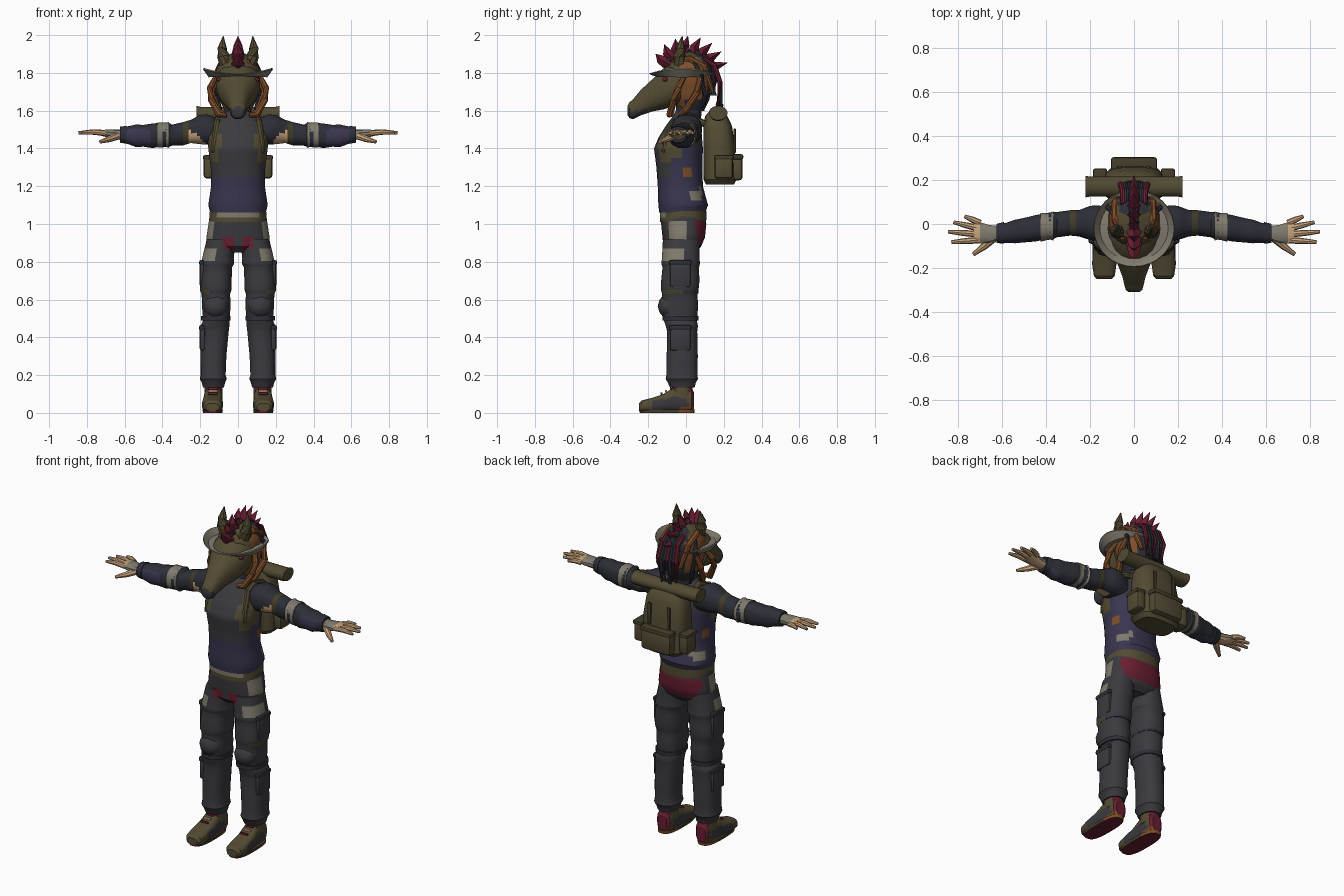
import bpy, bmesh, math
from mathutils import Vector, Matrix

cube = bpy.data.objects.get("Cube")
if cube:
    bpy.data.objects.remove(cube)

def material(name, *rgb):
    mat = bpy.data.materials.new(name)
    mat.use_nodes = True
    mat.diffuse_color = (*rgb, 1)
    mat.node_tree.nodes["Principled BSDF"].inputs["Base Color"].default_value = (*rgb, 1)
    return mat

charcoal = material("charcoal", .043, .043, .05)
slate = material("dark slate", .026, .028, .038)
purple = material("dull purple", .042, .036, .078)
olive = material("olive", .085, .07, .033)
dark_olive = material("dark olive", .055, .045, .022)
crimson = material("crimson", .14, .013, .03)
orange = material("burnt orange", .21, .075, .023)
grey = material("warm grey", .22, .2, .155)
skin = material("tan skin", .58, .37, .2)
parts = []

def finish(name, bm, mat):
    bmesh.ops.recalc_face_normals(bm, faces=bm.faces)
    mesh = bpy.data.meshes.new(name)
    bm.to_mesh(mesh)
    bm.free()
    mesh.materials.append(mat)
    obj = bpy.data.objects.new(name, mesh)
    bpy.context.collection.objects.link(obj)
    parts.append(obj)
    return obj

def join_rings(name, rings, mat, side=1, closed=False):
    """Skin rings of points, with end caps unless the loop is closed."""
    bm = bmesh.new()
    loops = [[bm.verts.new((p[0] * side, p[1], p[2])) for p in ring] for ring in rings]
    for low, high in zip(loops, loops[1:] + (loops[:1] if closed else [])):
        for i in range(len(low)):
            bm.faces.new((low[i - 1], low[i], high[i], high[i - 1]))
    if not closed:
        bm.faces.new(loops[0])
        bm.faces.new(loops[-1])
    return finish(name, bm, mat)

def loft(name, axis, rings, mat, side=1, sides=16, power=.85, steps=1):
    """Rings are (position on axis, centre a, centre b, radius a, radius b)."""
    dense = [rings[0]]
    for start, end in zip(rings, rings[1:]):
        dense += [[u + (v - u) * k / steps for u, v in zip(start, end)] for k in range(1, steps + 1)]
    result = []
    for t, a, b, ra, rb in dense:
        ring = []
        for i in range(sides):
            c, s = (f(math.tau * (i + .5) / sides) for f in (math.cos, math.sin))
            u = a + ra * math.copysign(abs(c) ** power, c)
            v = b + rb * math.copysign(abs(s) ** power, s)
            ring.append({"x": (t, u, v), "y": (u, t, v), "z": (u, v, t)}[axis])
        result.append(ring)
    return join_rings(name, result, mat, side)

def tube(name, points, radii, mat, side=1, sides=8):
    points = [Vector(p) for p in points]
    rings = []
    for i, (p, r) in enumerate(zip(points, radii)):
        way = points[min(i + 1, len(points) - 1)] - points[max(i - 1, 0)]
        turn = way.to_track_quat("Z", "Y")
        angles = [math.tau * k / sides for k in range(sides)]
        rings.append([p + turn @ Vector((r * math.cos(a), r * math.sin(a), 0)) for a in angles])
    return join_rings(name, rings, mat, side)

def box(name, center, size, mat, side=1, bevel=.012):
    bm = bmesh.new()
    place = Matrix.Translation((center[0] * side, *center[1:])) @ Matrix.Diagonal((*size, 1))
    bmesh.ops.create_cube(bm, size=1, matrix=place)
    bmesh.ops.bevel(bm, geom=bm.edges[:], offset=min(bevel, min(size) * .4), segments=2,
                    affect="EDGES", profile=.5)
    return finish(name, bm, mat)

def ball(name, center, size, mat, side=1):
    bm = bmesh.new()
    place = Matrix.Translation((center[0] * side, *center[1:])) @ Matrix.Diagonal((*size, 1))
    bmesh.ops.create_icosphere(bm, subdivisions=2, radius=1, matrix=place)
    return finish(name, bm, mat)

def paint(obj, mat, rule):
    """Colour the faces whose centre (with mirrored x) meets the rule."""
    obj.data.materials.append(mat)
    for face in obj.data.polygons:
        if rule(abs(face.center.x), face.center.y, face.center.z):
            face.material_index = len(obj.data.materials) - 1

# Jacket, belt and hips
jacket = loft("jacket", "z", [
    (1.06, 0, -.02, .148, .122), (1.1, 0, -.015, .158, .132), (1.2, 0, -.03, .143, .12),
    (1.3, 0, -.035, .145, .122), (1.4, 0, -.04, .158, .13), (1.46, 0, -.03, .16, .115),
    (1.53, 0, -.01, .14, .09), (1.57, 0, 0, .1, .07), (1.6, 0, 0, .06, .055)],
    charcoal, sides=32, steps=4)
paint(jacket, purple, lambda x, y, z: z < (1.24 if y < -.08 else 1.42))
paint(jacket, olive, lambda x, y, z: x > .095 and y < -.02 and 1.36 + y * .3 < z < 1.56)
paint(jacket, grey, lambda x, y, z: x > .07 and y > .03 and abs(z - 1.21 + x * .5) < .022)
paint(jacket, orange, lambda x, y, z: x > .13 and -.01 < y < .03 and 1.24 < z < 1.29)
belt = loft("belt", "z", [(1.01, 0, -.015, .152, .122), (1.035, 0, -.015, .152, .124),
            (1.07, 0, -.015, .15, .124)], olive, sides=28)
paint(belt, grey, lambda x, y, z: x < .11 and y < 0 and z > 1.035)
hips = loft("hips", "z", [
    (1.05, 0, -.015, .15, .118), (1, 0, -.012, .157, .12), (.93, 0, -.012, .168, .113),
    (.88, 0, -.02, .16, .1), (.85, 0, -.02, .09, .07)], charcoal, sides=32, steps=3)
paint(hips, crimson, lambda x, y, z: (y > .03 and .9 < z < 1.01 and x < .14)
      or (.02 < x < .085 and y < -.03 and .86 < z < .94 - x * .2))
paint(hips, grey, lambda x, y, z: x > .13 and -.09 < y < .01 and .88 < z < 1.01)

for label, s in (("left", 1), ("right", -1)):
    # Trousers with folds, pads and pockets
    leg = loft(label + "_trouser_leg", "z", [
        (.92, .088, -.025, .078, .098), (.82, .106, -.028, .084, .1), (.79, .108, -.028, .088, .103),
        (.77, .112, -.028, .081, .097), (.7, .117, -.03, .084, .102), (.65, .118, -.033, .084, .1),
        (.63, .117, -.033, .076, .094), (.56, .115, -.035, .076, .1), (.49, .115, -.03, .07, .088),
        (.46, .122, -.022, .077, .086), (.43, .122, -.02, .073, .08), (.3, .13, -.02, .069, .083),
        (.2, .132, -.022, .067, .083), (.18, .131, -.022, .072, .086), (.16, .13, -.022, .062, .075),
        (.135, .13, -.02, .056, .066)], charcoal, s, 24, steps=2)
    paint(leg, grey, lambda x, y, z: y < -.02 and x > .12 and .81 < z < .81 + (x - .09))
    paint(leg, olive, lambda x, y, z: y < -.02 and x > .16 and .62 < z < .65)
    paint(leg, crimson, lambda x, y, z: y < -.05 and x < .08 and z > .88)
    ball(label + "_knee_pad", (.117, -.095, .565), (.068, .055, .065), charcoal, s)
    for z in (.5, .645):
        loft(label + "_knee_strap", "z", [(z - .012, .117, -.03, .079, .097),
             (z + .012, .117, -.03, .079, .097)], slate, s)
    for z, height in ((.73, .13), (.39, .12)):
        box(label + "_side_pocket", (.188, -.03, z), (.03, .11, height), charcoal, s)
        box(label + "_side_pocket_flap", (.19, -.03, z + height / 2), (.034, .12, .03), slate, s)

    # Shoes
    shoe = loft(label + "_shoe", "y", [
        (-.25, .135, .03, .035, .02), (-.235, .135, .036, .048, .03), (-.18, .135, .042, .056, .038),
        (-.12, .134, .052, .053, .048), (-.07, .132, .068, .049, .064), (0, .13, .07, .047, .066),
        (.03, .13, .07, .043, .06), (.042, .13, .065, .03, .045)], olive, s, 20, .7, 2)
    paint(shoe, charcoal, lambda x, y, z: -.19 < y < .01 and z < .07 and abs(x - .134) > .03)
    paint(shoe, crimson, lambda x, y, z: y > .025 and z > .03)
    paint(shoe, orange, lambda x, y, z: y > -.03 and z < .035)
    ankle = loft(label + "_ankle", "z", [(.08, .13, -.02, .05, .058), (.16, .13, -.02, .048, .055)],
                 olive, s, steps=3)
    paint(ankle, crimson, lambda x, y, z: y > .01 or (y < -.06 and z < .14))
    sole = loft(label + "_sole", "z", [(0, .134, -.1, .052, .145), (.018, .134, -.1, .054, .147)],
                dark_olive, s, 32, .7)
    paint(sole, crimson, lambda x, y, z: z < .005 or y < -.22)
    paint(sole, orange, lambda x, y, z: y > -.03 and .005 < z < .015)
    for k, mat in enumerate((crimson, skin, crimson)):
        box(label + "_shoe_lace", (.133, -.08 - .025 * k, .128 - .013 * k), (.05, .01, .012), mat, s, .003)

    # Arm sleeves, elbow bands and cuffs
    sleeve = loft(label + "_sleeve", "x", [
        (.1, 0, 1.485, .07, .07), (.16, .003, 1.5, .082, .08), (.2, .005, 1.5, .078, .078),
        (.25, .003, 1.49, .06, .062), (.29, .005, 1.478, .058, .062), (.35, -.003, 1.47, .058, .056),
        (.37, -.008, 1.472, .063, .066), (.42, -.014, 1.472, .06, .063), (.45, -.02, 1.467, .06, .066),
        (.5, -.028, 1.467, .056, .058), (.54, -.034, 1.467, .054, .06), (.58, -.04, 1.47, .046, .048),
        (.62, -.043, 1.473, .042, .04)], slate, s, 24, steps=3)
    paint(sleeve, skin, lambda x, y, z: .18 < x < .27 and y < .02 and z < 1.44 + (x - .18) * .8)
    paint(sleeve, purple, lambda x, y, z: .47 < x < .6 and z < 1.5 and y < 0)
    paint(sleeve, dark_olive, lambda x, y, z: .265 < x < .29)
    band = loft(label + "_elbow_band", "x", [(.365, -.009, 1.472, .068, .07), (.38, -.01, 1.472, .062, .066),
                (.4, -.012, 1.472, .063, .067), (.425, -.015, 1.472, .067, .067)], grey, s)
    paint(band, slate, lambda x, y, z: .38 < x < .4 and z < 1.5)
    loft(label + "_cuff", "x", [(.59, -.04, 1.472, .05, .048), (.625, -.043, 1.473, .044, .043)], slate, s)

    # Gloved hand and bare fingers
    hand = loft(label + "_hand", "x", [
        (.61, -.042, 1.473, .033, .03), (.66, -.045, 1.475, .042, .026), (.7, -.04, 1.48, .05, .02),
        (.73, -.035, 1.482, .045, .014)], grey, s, 12, steps=2)
    paint(hand, skin, lambda x, y, z: x > .705 or z < 1.47)
    for k, (reach, drift) in enumerate(((.77, .035), (.82, .008), (.845, -.035), (.83, -.082))):
        root = .005 - k * .026
        tube(label + "_finger", [(.7, root, 1.48), ((.7 + reach) / 2, (root + drift) / 2, 1.487),
             (reach, drift, 1.483)], (.015, .014, .008), skin, s)
    tube(label + "_thumb", [(.64, -.065, 1.465), (.68, -.1, 1.45), (.73, -.138, 1.435)],
         (.02, .017, .009), skin, s)

    # Shoulder straps and pack side pockets
    tube(label + "_shoulder_strap", [(.1, .1, 1.53), (.1, .02, 1.57), (.11, -.06, 1.54), (.125, -.11, 1.44),
         (.13, -.12, 1.38)], (.018, .018, .018, .016, .01), olive, s)
    box(label + "_pack_side_pocket", (.152, .2, 1.3), (.06, .1, .12), olive, s, .018)
    box(label + "_pack_side_flap", (.154, .2, 1.352), (.064, .106, .025), dark_olive, s)
    box(label + "_pack_strap", (.065, .258, 1.44), (.02, .012, .13), dark_olive, s, .004)

    # Ears, eyes and orange locks
    ear = tube(label + "_ear", [(.064, -.03, 1.84), (.078, -.035, 1.89), (.084, -.03, 1.93),
               (.078, -.02, 1.995)], (.034, .033, .025, .002), olive, s)
    paint(ear, dark_olive, lambda x, y, z: y < -.052 and z > 1.87)
    ball(label + "_eye", (.098, -.11, 1.765), (.016, .016, .012), crimson, s)
    tube(label + "_front_lock", [(.118, -.01, 1.78), (.148, -.04, 1.72), (.143, -.065, 1.66),
         (.1, -.085, 1.58), (.06, -.09, 1.575)], (.012, .018, .018, .02, .012), orange, s)
    tube(label + "_rear_lock", [(.11, .08, 1.8), (.14, .06, 1.7), (.11, 0, 1.6), (.06, -.04, 1.57)],
         (.016, .018, .02, .014), orange, s)
    tube(label + "_crown_lock", [(.05, -.07, 1.86), (.085, .02, 1.875), (.085, .1, 1.83), (.06, .14, 1.7)],
         (.012, .018, .018, .012), orange, s)
    tube(label + "_side_dread", [(.09, .04, 1.86), (.12, .08, 1.79), (.115, .1, 1.68), (.09, .09, 1.6)],
         (.01, .014, .014, .008), slate, s)

# Neck, skull and long-nosed mask
loft("neck", "z", [(1.55, 0, .01, .075, .07), (1.66, 0, .02, .068, .07)], slate)
skull = loft("head", "z", [
    (1.6, 0, .03, .07, .065), (1.66, 0, .03, .1, .095), (1.76, 0, .02, .12, .12), (1.83, 0, .02, .112, .118),
    (1.885, 0, .02, .075, .085), (1.91, 0, .02, .02, .03)], orange, sides=24, steps=3)
paint(skull, olive, lambda x, y, z: (y < -.02 and z > 1.7) or (x < .075 and z > 1.84))
paint(skull, slate, lambda x, y, z: (x < .07 and y > .05) or (y > 0 and z < 1.65))
mask = loft("muzzle_mask", "y", [
    (-.03, 0, 1.745, .118, .11), (-.07, 0, 1.735, .118, .115), (-.12, 0, 1.715, .106, .11),
    (-.18, 0, 1.68, .077, .086), (-.24, 0, 1.642, .053, .068), (-.28, 0, 1.608, .044, .054),
    (-.3, 0, 1.602, .038, .042), (-.31, 0, 1.602, .024, .024)], olive, steps=2)
paint(mask, charcoal, lambda x, y, z: y < -.2 and z < 1.605)

# Upturned hat brim
rim = [math.tau * k / 32 for k in range(32)]
join_rings("hat_brim", [[(r * math.cos(a), -.02 + r * .95 * math.sin(a), 1.785 + h * (.4 + math.cos(a) ** 2))
           for a in rim] for r, h in ((.118, -.004), (.155, -.006), (.185, .024), (.182, .03), (.155, .004),
           (.118, .008))], grey, closed=True)

# Crest of spikes and hanging dreads
tube("mane_base", [(0, -.12, 1.83), (0, -.09, 1.865), (0, -.03, 1.895), (0, .05, 1.9), (0, .12, 1.86),
     (0, .15, 1.78), (0, .145, 1.68)], (.01, .022, .024, .026, .03, .03, .02), slate)
for k in range(8):
    a = math.radians(146 - 18 * k)
    out = Vector((0, math.cos(a), math.sin(a)))
    root = Vector((0, .01, 1.78)) + out * .115
    tube("mane_spike", [root, root + out * .05 - Vector((0, .01, 0)), root + out * .1 + Vector((0, .008, 0))],
         (.036, .024, .001), crimson, sides=4)
for k in range(7):
    x = (k - 3) * .017
    tube("dread", [(x, .09, 1.88), (x, .15, 1.84), (x * 1.2, .18, 1.75), (x, .165 + .01 * (k % 3),
         1.61 + .02 * (k % 2))], (.01, .014, .014, .008), crimson if k % 3 == 0 else slate)

# Backpack and bedroll
loft("backpack", "z", [
    (1.21, 0, .18, .115, .075), (1.235, 0, .18, .138, .088), (1.42, 0, .175, .137, .084),
    (1.52, 0, .168, .125, .076), (1.57, 0, .16, .1, .06), (1.6, 0, .155, .06, .03)],
    olive, sides=20, power=.65)
box("pack_back_pocket", (0, .265, 1.295), (.2, .07, .13), olive, bevel=.02)
box("pack_back_flap", (0, .267, 1.355), (.21, .073, .03), dark_olive)
loft("bedroll", "x", [(-.22, .17, 1.588, .05, .038), (-.2, .17, 1.583, .046, .038),
     (.2, .17, 1.583, .046, .038), (.22, .17, 1.588, .05, .038)], olive, power=1)
tube("pack_handle", [(-.03, .19, 1.58), (-.03, .19, 1.63), (.03, .19, 1.63), (.03, .19, 1.58)], [.008] * 4, slate)

# Soft shading with sharp edges kept
bpy.ops.object.select_all(action="DESELECT")
for obj in parts:
    obj.select_set(True)
bpy.context.view_layer.objects.active = parts[0]
bpy.ops.object.shade_smooth_by_angle(angle=math.radians(30))
